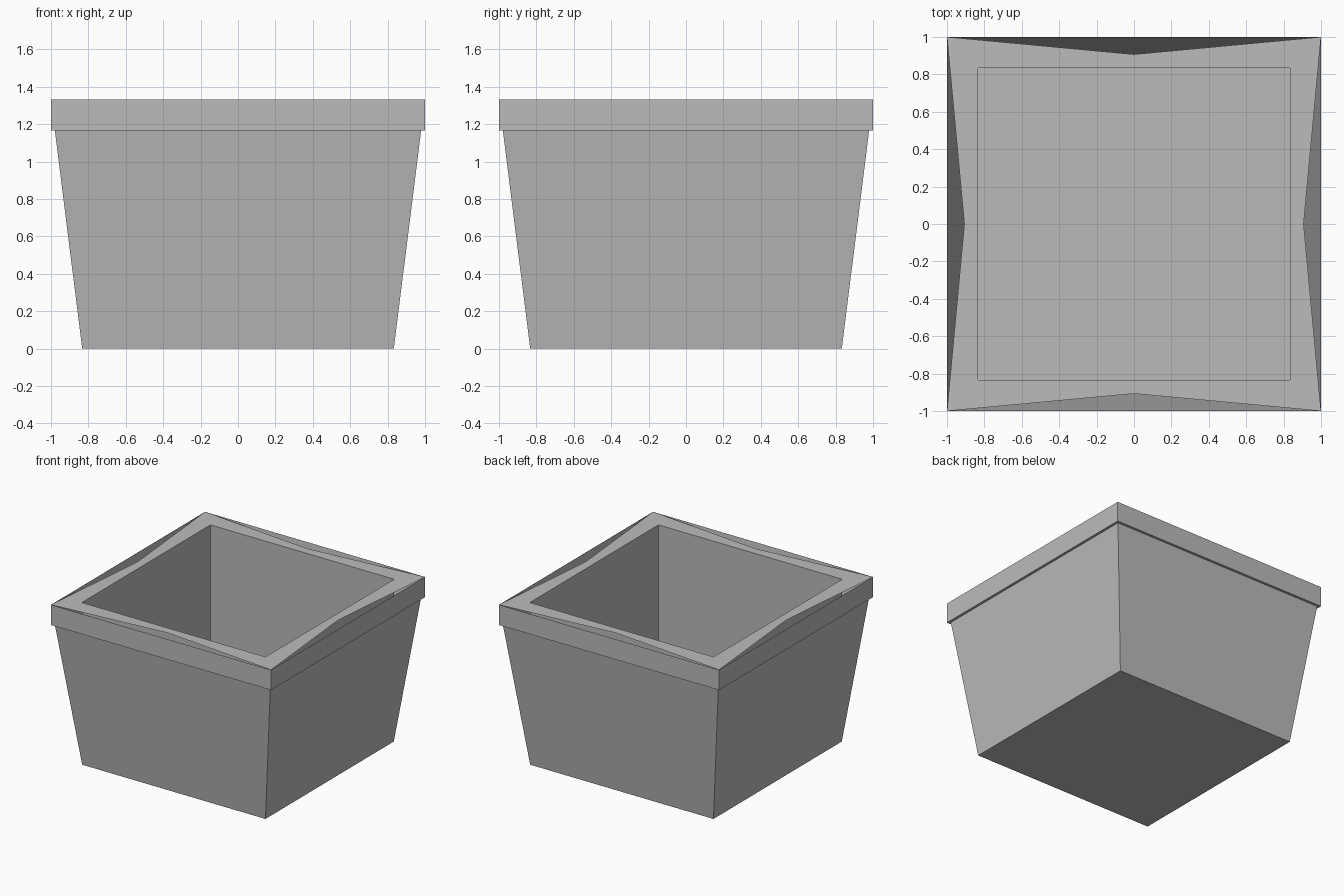
import bpy, bmesh

cube = bpy.data.objects.get("Cube")
if cube:
    bpy.data.objects.remove(cube, do_unlink=True)

HEIGHT, RIM_Z = 1.333, 1.167      # top of planter, underside of rim
BASE, TOP = 0.833, 1.0            # half widths at the bottom and the top
OPENING, NOTCH = 0.835, 0.907     # half widths of the opening and the rim notches
FLOOR_Z = 0.08
RIM_INNER = BASE + (TOP - BASE) * RIM_Z / HEIGHT

grey = bpy.data.materials.new("plain grey")
grey.use_nodes = True
grey.diffuse_color = (0.5, 0.5, 0.5, 1)
grey.node_tree.nodes["Principled BSDF"].inputs["Base Color"].default_value = (0.5, 0.5, 0.5, 1)


def ring(bm, half, z):
    """Square ring of vertices, counter-clockwise from above."""
    return [bm.verts.new((sx * half, sy * half, z))
            for sx, sy in ((-1, -1), (1, -1), (1, 1), (-1, 1))]


def bridge(bm, lower, upper):
    """Four faces joining two rings; swap the rings to face inward."""
    for i in range(4):
        j = (i + 1) % 4
        bm.faces.new((lower[i], lower[j], upper[j], upper[i]))


def finish(bm, name):
    mesh = bpy.data.meshes.new(name)
    bm.to_mesh(mesh)
    bm.free()
    mesh.materials.append(grey)
    bpy.context.collection.objects.link(bpy.data.objects.new(name, mesh))


# Tapered outer walls and underside
bm = bmesh.new()
bottom = ring(bm, BASE, 0)
bridge(bm, bottom, ring(bm, TOP, HEIGHT))
bm.faces.new(bottom[::-1])
finish(bm, "tapered_body")

# Straight inner walls and floor
bm = bmesh.new()
floor = ring(bm, OPENING, FLOOR_Z)
bridge(bm, ring(bm, OPENING, HEIGHT), floor)
bm.faces.new(floor)
finish(bm, "inner_liner")

# Rim: underside lip, upright band and flat top notched at the middle of each side
bm = bmesh.new()
lip = ring(bm, RIM_INNER, RIM_Z)
band = ring(bm, TOP, RIM_Z)
edge = ring(bm, TOP, HEIGHT)
hole = ring(bm, OPENING, HEIGHT)
bridge(bm, lip, band)
bridge(bm, band, edge)
for i, (x, y) in enumerate(((0, -1), (1, 0), (0, 1), (-1, 0))):
    j = (i + 1) % 4
    mid = bm.verts.new((x * NOTCH, y * NOTCH, HEIGHT))
    bm.faces.new((edge[i], mid, hole[i]))
    bm.faces.new((mid, edge[j], hole[j]))
    bm.faces.new((mid, hole[j], hole[i]))
finish(bm, "notched_rim")
